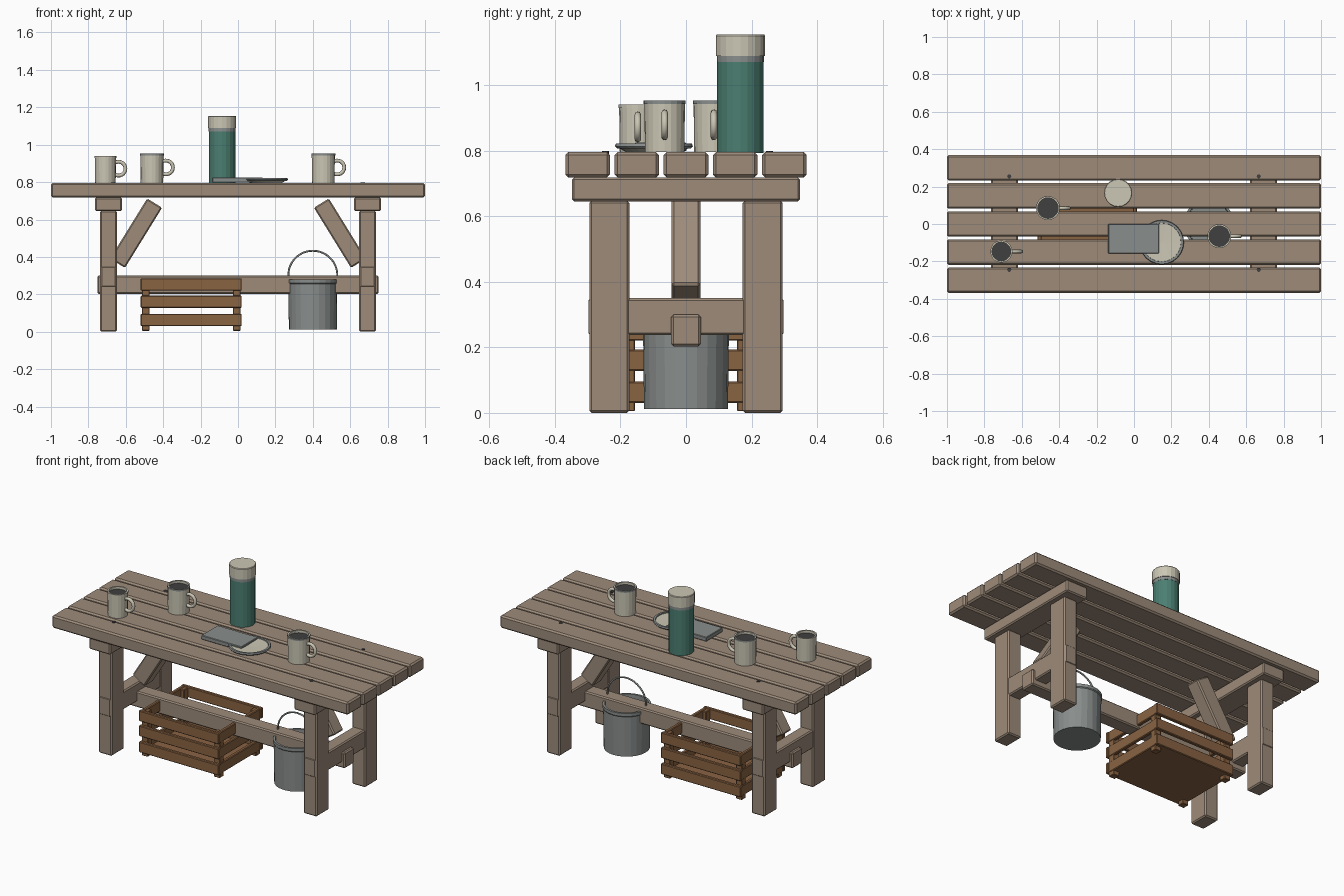
import bpy, bmesh, math
from mathutils import Matrix, Vector

if "Cube" in bpy.data.objects:
    bpy.data.objects.remove(bpy.data.objects["Cube"])


def material(name, rgb):
    m = bpy.data.materials.new(name)
    m.use_nodes = True
    m.diffuse_color = (*rgb, 1)
    m.node_tree.nodes["Principled BSDF"].inputs["Base Color"].default_value = (*rgb, 1)
    return m


WOOD = material("weathered wood", (.34, .26, .195))
CRATE = material("crate brown", (.25, .125, .055))
TEAL = material("teal enamel", (.07, .21, .165))
CREAM = material("cream enamel", (.6, .57, .46))
STEEL = material("galvanised grey", (.25, .27, .265))
DARK = material("dark grey", (.05, .05, .052))


def finish(bm, name, mat):
    bmesh.ops.recalc_face_normals(bm, faces=bm.faces)
    mesh = bpy.data.meshes.new(name)
    bm.to_mesh(mesh)
    bm.free()
    mesh.materials.append(mat)
    ob = bpy.data.objects.new(name, mesh)
    bpy.context.collection.objects.link(ob)
    return ob


def box(name, x, y, z, mat, bevel=.007, tilt=0):
    """Bevelled beam from (min, max) ranges, tilted about y."""
    spans = (x, y, z)
    bm = bmesh.new()
    bmesh.ops.create_cube(bm, size=1)
    bmesh.ops.scale(bm, vec=[b - a for a, b in spans], verts=bm.verts)
    if bevel:
        bmesh.ops.bevel(bm, geom=bm.edges[:], offset=bevel, segments=1,
                        affect='EDGES', profile=.5)
    ob = finish(bm, name, mat)
    ob.location = [(a + b) / 2 for a, b in spans]
    ob.rotation_euler.y = tilt
    return ob


def lathe(name, profile, at, mat, sides=20):
    """Turn (radius, height) points around a vertical axis."""
    bm = bmesh.new()
    vs = [bm.verts.new((r, 0, z)) for r, z in profile]
    es = [bm.edges.new(p) for p in zip(vs, vs[1:])]
    bmesh.ops.spin(bm, geom=vs + es, cent=(0, 0, 0), axis=(0, 0, 1),
                   angle=math.tau, steps=sides)
    bmesh.ops.remove_doubles(bm, verts=bm.verts, dist=1e-4)
    ob = finish(bm, name, mat)
    ob.location = at
    return ob


def disc(name, r, z0, z1, x, y, mat, sides=20):
    return lathe(name, [(0, z0), (r, z0), (r, z1), (0, z1)], (x, y, 0), mat, sides)


def wire(name, points, radius, mat):
    """Round wire through the points."""
    cu = bpy.data.curves.new(name, 'CURVE')
    cu.dimensions = '3D'
    cu.bevel_depth = radius
    cu.bevel_resolution = 2
    cu.use_fill_caps = True
    sp = cu.splines.new('POLY')
    sp.points.add(len(points) - 1)
    for p, co in zip(sp.points, points):
        p.co = (*co, 1)
    cu.materials.append(mat)
    ob = bpy.data.objects.new(name, cu)
    bpy.context.collection.objects.link(ob)
    return ob


def arc(x, y, z, r, start, end, n=16):
    """Points on a circle standing in the xz plane."""
    angles = [start + (end - start) * i / n for i in range(n + 1)]
    return [(x + r * math.cos(a), y, z + r * math.sin(a)) for a in angles]


TOP = .795

# Table top planks
for i in range(5):
    y = (i - 2) * .15
    box(f"top_plank_{i + 1}", (-1, 1), (y - .068, y + .068), (.718, TOP), WOOD, .009)

# Trestles at both ends, with braces and bolts
for side, s in (("right", -1), ("left", 1)):
    x = s * .692
    box(f"{side}_cleat", (x - .072, x + .072), (-.348, .348), (.645, .718), WOOD)
    box(f"{side}_cross_rail", (x - .041, x + .041), (-.298, .298), (.237, .35), WOOD)
    for end, e in (("front", -1), ("back", 1)):
        y = e * .234
        box(f"{side}_{end}_leg", (x - .045, x + .045), (y - .061, y + .061), (0, .647), WOOD)
        disc(f"{side}_{end}_bolt", .011, .78, TOP + .003, s * .667, e * .25 + .005, DARK, 10)
    bx = s * .545
    box(f"{side}_brace", (bx - .047, bx + .047), (-.044, .044), (.338, .716), WOOD,
        tilt=-s * math.radians(31.7))
box("stretcher", (-.752, .752), (-.045, .045), (.203, .3), WOOD)

# Slatted crate
cx, half, depth = -.25, .27, .215
for k, z in enumerate((.03, .128, .22)):
    zs = (z, z + .065)
    for end, e in (("front", -1), ("back", 1)):
        y = e * (depth - .011)
        box(f"crate_{end}_slat_{k + 1}", (cx - half, cx + half), (y - .011, y + .011), zs, CRATE, .004)
    for side, s in (("right", -1), ("left", 1)):
        x = cx + s * (half - .015)
        box(f"crate_{side}_slat_{k + 1}", (x - .011, x + .011), (-depth + .02, depth - .02), zs, CRATE, .004)
for s in (-1, 1):
    for e in (-1, 1):
        x, y = cx + s * .243, e * .175
        box("crate_post", (x - .02, x + .02), (y - .02, y + .02), (.005, .28), CRATE, .003)
box("crate_floor", (cx - .255, cx + .255), (-.2, .2), (.03, .048), CRATE, 0)

# Bucket with rolled rim and bail handle
lathe("bucket", [(0, .012), (.128, .012), (.131, .255), (.135, .26), (.135, .278),
                 (.122, .278), (.119, .03), (0, .03)], (.4, 0, 0), STEEL, 24)
wire("bucket_handle", arc(.4, 0, .302, .131, -.2, math.pi + .2, 24), .005, STEEL)


# Mugs with filled insides and ring handles
def mug(label, x, y, r, h, rim):
    lathe(f"{label}_mug", [(0, 0), (r - .003, 0), (r - .001, h), (r - .008, h),
                           (r - .008, h - .03), (0, h - .03)], (x, y, TOP), CREAM)
    lathe(f"{label}_mug_rim", [(r - .008, h - .01), (r + .001, h - .01), (r + .001, h),
                               (r - .008, h), (r - .008, h - .01)], (x, y, TOP), rim)
    disc(f"{label}_mug_drink", r - .007, TOP + h - .03, TOP + h - .015, x, y, DARK)
    wire(f"{label}_mug_handle", arc(x + r + .012, y, TOP + h * .53, .037, -2.2, 2.2), .01, CREAM)


mug("front_right", -.709, -.147, .058, .145, CREAM)
mug("back_right", -.46, .085, .063, .157, STEEL)
mug("left", .456, -.065, .063, .157, STEEL)

# Flask: body, collar and cup lid
fx, fy = -.085, .166
disc("flask_body", .071, TOP - .002, 1.075, fx, fy, TEAL)
disc("flask_collar", .072, 1.07, 1.09, fx, fy, STEEL)
lathe("flask_lid", [(0, 1.088), (.075, 1.088), (.075, 1.15), (.072, 1.154), (0, 1.154)],
      (fx, fy, 0), CREAM)

# Plate with grey rim, and the slab lying over it
px, py = .148, -.098
lathe("plate", [(0, 0), (.085, 0), (.112, .016), (.108, .02), (0, .017)],
      (px, py, TOP), CREAM, 24)
lathe("plate_rim", [(.102, .013), (.112, .011), (.119, .018), (.116, .026), (.104, .026),
                    (.102, .013)], (px, py, TOP), STEEL, 24)
box("slate_slab", (-.138, .133), (-.157, .001), (TOP + .003, TOP + .029), STEEL, .003)
